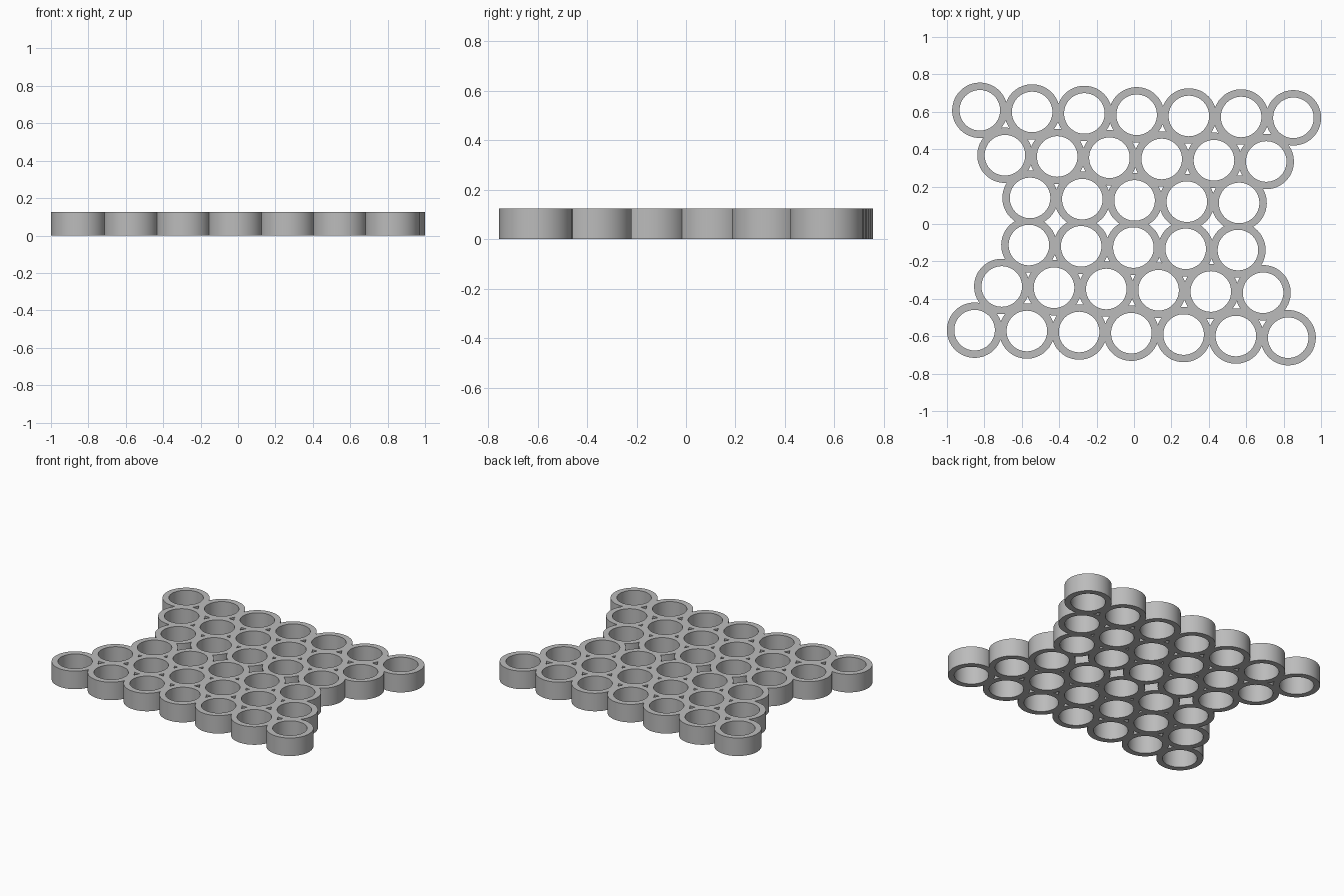
import bpy
import bmesh
import math
from mathutils import Matrix

OUTER, INNER, HEIGHT = 0.148, 0.1085, 0.125
PITCH, TURN = 0.2795, -0.024
# Each half has three rows: (ring count, distance from the middle, inward bow)
ROWS = [(7, 0.588, 0.004), (6, 0.351, 0), (5, 0.126, 0)]

if "Cube" in bpy.data.objects:
    bpy.data.objects.remove(bpy.data.objects["Cube"])

grey = bpy.data.materials.new("plain grey")
grey.use_nodes = True
colour = (0.5, 0.5, 0.5, 1)
grey.diffuse_color = colour
grey.node_tree.nodes["Principled BSDF"].inputs["Base Color"].default_value = colour


def ring_centres():
    for side in (1, -1):
        for count, dist, bow in ROWS:
            half = (count - 1) / 2
            for i in range(count):
                u = (i - half) / half
                yield u * half * PITCH, side * (dist - bow * (1 - u * u))


def cylinders(name, radius, z0, z1):
    """One object holding an upright cylinder at every ring centre."""
    bm = bmesh.new()
    for x, y in ring_centres():
        place = Matrix.Rotation(TURN, 4, "Z") @ Matrix.Translation((x, y, (z0 + z1) / 2))
        bmesh.ops.create_cone(bm, cap_ends=True, segments=64, radius1=radius,
                              radius2=radius, depth=z1 - z0, matrix=place)
    mesh = bpy.data.meshes.new(name)
    bm.to_mesh(mesh)
    bm.free()
    mesh.materials.append(grey)
    obj = bpy.data.objects.new(name, mesh)
    bpy.context.collection.objects.link(obj)
    return obj


# Overlapping round cups, fused and drilled right through
holder = cylinders("ring_holder", OUTER, 0, HEIGHT)
drills = cylinders("hole_cutters", INNER, -0.05, HEIGHT + 0.05)
drills.hide_render = True

cut = holder.modifiers.new("holes", "BOOLEAN")
cut.operation = "DIFFERENCE"
cut.solver = "EXACT"
cut.use_self = True
cut.object = drills

bpy.ops.object.select_all(action="DESELECT")
holder.select_set(True)
bpy.context.view_layer.objects.active = holder
bpy.ops.object.modifier_apply(modifier=cut.name)
bpy.data.objects.remove(drills)

# Smooth curved walls with crisp rims
bpy.ops.object.shade_smooth_by_angle(angle=math.radians(30))
